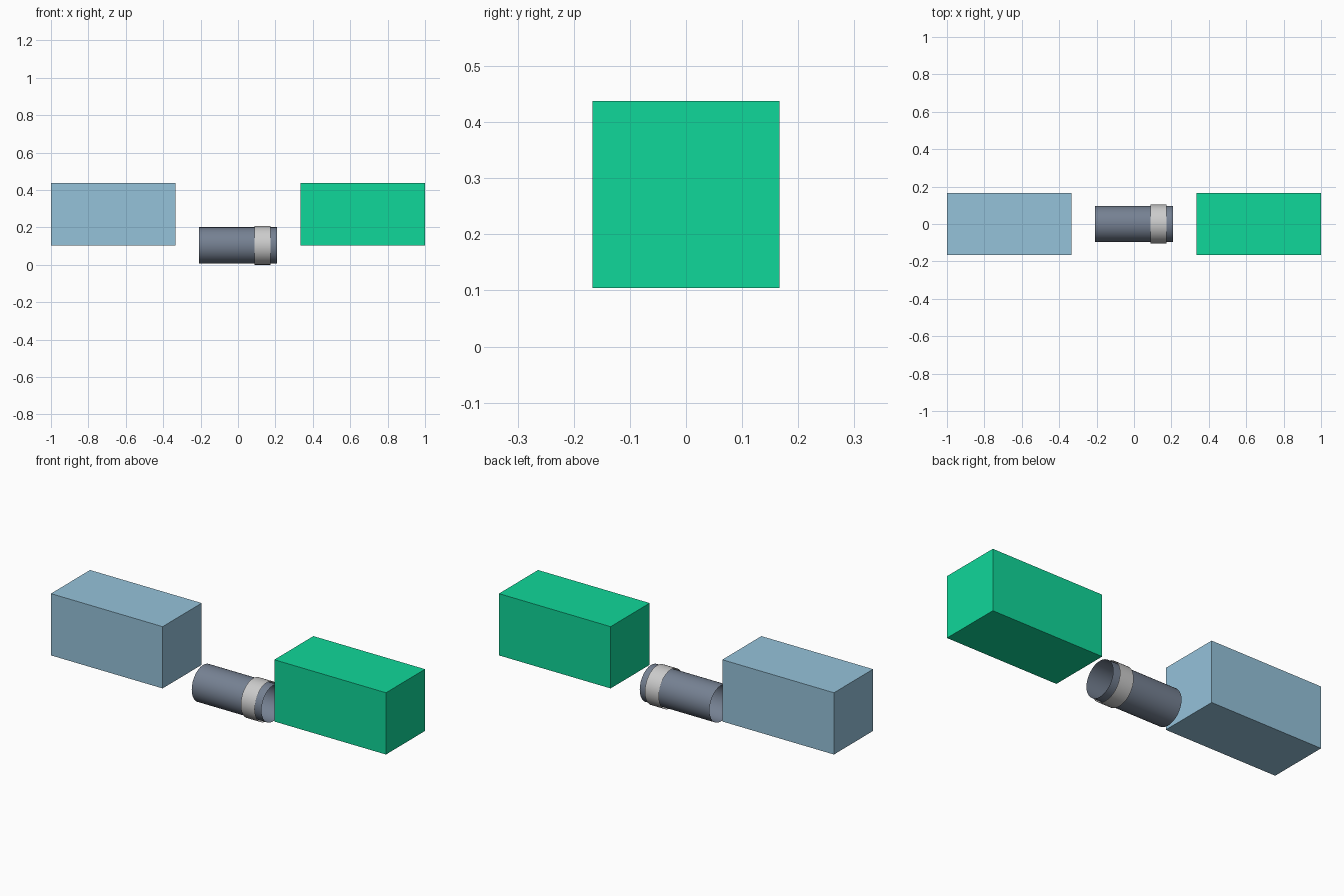
import bpy
from math import pi

if "Cube" in bpy.data.objects:
    bpy.data.objects.remove(bpy.data.objects["Cube"])


def paint(obj, name, rgb):
    mat = bpy.data.materials.get(name) or bpy.data.materials.new(name)
    mat.diffuse_color = (*rgb, 1)
    mat.use_nodes = True
    mat.node_tree.nodes["Principled BSDF"].inputs["Base Color"].default_value = mat.diffuse_color
    obj.data.materials.append(mat)


def block(name, x, rgb):
    bpy.ops.mesh.primitive_cube_add(size=1, location=(x, 0, 0.271))
    obj = bpy.context.object
    obj.name = name
    obj.scale = (0.6667, 0.3333, 0.3333)
    bpy.ops.object.transform_apply(location=False, rotation=False, scale=True)
    paint(obj, name + "_paint", rgb)


def sleeve(name, x, radius, length, rgb):
    # open-ended thin shell lying along x
    bpy.ops.mesh.primitive_cylinder_add(
        vertices=32, radius=radius, depth=length, end_fill_type='NOTHING',
        location=(x, 0, 0.1042), rotation=(0, pi / 2, 0))
    obj = bpy.context.object
    obj.name = name
    bpy.ops.object.shade_smooth_by_angle()
    paint(obj, name + "_paint", rgb)


# End blocks
block("left_block", -0.6667, (0.30, 0.54, 0.70))
block("right_block", 0.6667, (0.005, 0.68, 0.32))

# Central tube with its collar
sleeve("tube", 0, 0.097, 0.4167, (0.18, 0.22, 0.29))
sleeve("collar", 0.131, 0.1042, 0.0833, (0.65, 0.65, 0.65))
